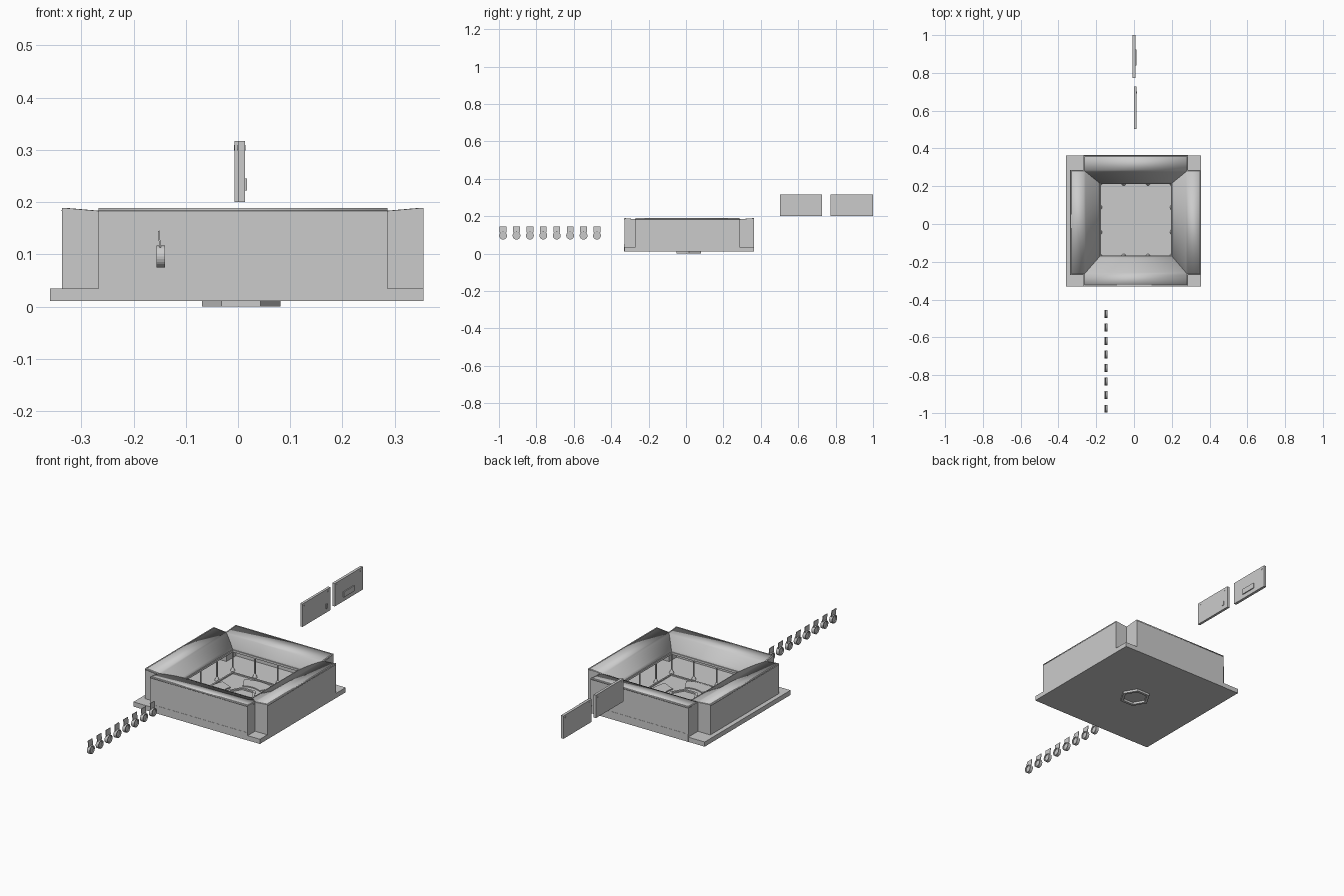
import bpy, bmesh, math
from mathutils import Matrix

if "Cube" in bpy.data.objects:
    bpy.data.objects.remove(bpy.data.objects["Cube"])


def make(name, verts, faces, thick=0, offset=-1):
    me = bpy.data.meshes.new(name)
    me.from_pydata(verts, [], faces)
    bm = bmesh.new()
    bm.from_mesh(me)
    bmesh.ops.recalc_face_normals(bm, faces=bm.faces)
    bm.to_mesh(me)
    bm.free()
    ob = bpy.data.objects.new(name, me)
    bpy.context.collection.objects.link(ob)
    if thick:
        m = ob.modifiers.new("thickness", "SOLIDIFY")
        m.thickness, m.offset = thick, offset
    return ob


def prism(name, pts, z0, z1):
    n = len(pts)
    v = [(x, y, z0) for x, y in pts] + [(x, y, z1) for x, y in pts]
    f = [list(range(n))[::-1], list(range(n, 2 * n))]
    f += [(i, (i + 1) % n, n + (i + 1) % n, n + i) for i in range(n)]
    return make(name, v, f)


def box(name, x0, x1, y0, y1, z0, z1):
    return prism(name, [(x0, y0), (x1, y0), (x1, y1), (x0, y1)], z0, z1)


def ring(name, outer, inner, z0, z1):
    n = len(outer)
    v = [(x, y, z) for z in (z0, z1) for loop in (outer, inner) for x, y in loop]
    f = []
    for i in range(n):
        j = (i + 1) % n
        f += [(i, j, n + j, n + i), (2*n + i, 3*n + i, 3*n + j, 2*n + j),
              (i, 2*n + i, 2*n + j, j), (n + i, n + j, 3*n + j, 3*n + i)]
    return make(name, v, f)


def ngon(r, n, cx=0.0, cy=0.0):
    return [(cx + r * math.cos(2 * math.pi * i / n), cy + r * math.sin(2 * math.pi * i / n)) for i in range(n)]


def rect(x0, x1, y0, y1):
    return [(x0, y0), (x1, y0), (x1, y1), (x0, y1)]


def rod(name, r1, r2, depth, loc, axis="Z", n=16):
    bm = bmesh.new()
    rot = Matrix.Rotation(math.pi / 2, 4, "Y") if axis == "X" else Matrix()
    bmesh.ops.create_cone(bm, cap_ends=True, segments=n, radius1=r1, radius2=r2, depth=depth,
                          matrix=Matrix.Translation(loc) @ rot)
    me = bpy.data.meshes.new(name)
    bm.to_mesh(me)
    bm.free()
    ob = bpy.data.objects.new(name, me)
    bpy.context.collection.objects.link(ob)
    return ob


# Key plan positions: outer wall, corner notch, inner opening
OX0, OX1, OY0, OY1 = -.337, .355, -.33, .363
NX0, NX1, NY0, NY1 = -.267, .286, -.27, .285
RX0, RX1, RY0, RY1 = -.18, .20, -.17, .215
FZ, TOP, NZ, RZ = .035, .189, .183, .143

# Base plate and hexagonal foot
box("base_plate", -.36, .355, OY0, OY1, .011, FZ)
ring("hexagon_foot", ngon(.075, 6, .006, .015), ngon(.06, 6, .006, .015), 0, .012)

# Outer wall with notched corners
plan = [(NX0, OY0, TOP), (NX1, OY0, TOP), (NX1, NY0, NZ), (OX1, NY0, TOP),
        (OX1, NY1, TOP), (NX1, NY1, NZ), (NX1, OY1, TOP), (NX0, OY1, TOP),
        (NX0, NY1, NZ), (OX0, NY1, TOP), (OX0, NY0, TOP), (NX0, NY0, NZ)]
n = len(plan)
make("outer_wall", [(x, y, .03) for x, y, z in plan] + plan,
     [(i, (i + 1) % n, n + (i + 1) % n, n + i) for i in range(n)], .008)
# Front and back panels reach the base underside
box("front_skirt", NX0, NX1, OY0 - .001, OY0 + .007, .011, .05)
box("back_skirt", NX0, NX1, OY1 - .007, OY1 + .001, .011, .05)


# Four curved roof sections sloping down to the opening
def roof(name, outer, notch, rim):
    rows = [[(*p, TOP) for p in outer]]
    steps = 8
    for k in range(steps + 1):
        t = k / steps
        z = NZ - (NZ - RZ) * (0.7 * t + 0.3 * t * t)
        rows.append([(a[0] + (b[0] - a[0]) * t, a[1] + (b[1] - a[1]) * t, z) for a, b in zip(notch, rim)])
    v = [p for r in rows for p in r]
    f = [(2*i, 2*i + 1, 2*i + 3, 2*i + 2) for i in range(len(rows) - 1)]
    ob = make(name, v, f)
    if ob.data.polygons[0].normal.z < 0:
        ob.data.flip_normals()
    m = ob.modifiers.new("thickness", "SOLIDIFY")
    m.thickness, m.offset = .006, -1
    for p in ob.data.polygons:
        p.use_smooth = True


A, B, C, D = rect(NX0, NX1, NY0, NY1)
a, b, c, d = rect(RX0, RX1, RY0, RY1)
roof("front_roof", [(NX0, OY0), (NX1, OY0)], [A, B], [a, b])
roof("right_roof", [(OX1, NY0), (OX1, NY1)], [B, C], [b, c])
roof("back_roof", [(NX1, OY1), (NX0, OY1)], [C, D], [c, d])
roof("left_roof", [(OX0, NY1), (OX0, NY0)], [D, A], [d, a])

# Trim around the opening and low border on the floor
ring("opening_trim", rect(RX0 - .004, RX1 + .004, RY0 - .004, RY1 + .004),
     rect(RX0 + .004, RX1 - .004, RY0 + .004, RY1 - .004), .132, .143)
ring("floor_border", rect(-.168, .192, -.153, .195), rect(-.16, .185, -.145, .187), FZ - .002, .041)

# Slim posts with cone bases holding up the trim
posts = []
for t in (0, .33, .67, 1):
    x, y = RX0 + (RX1 - RX0) * t, RY0 + (RY1 - RY0) * t
    posts += [(x, RY0), (x, RY1)]
    if 0 < t < 1:
        posts += [(RX0, y), (RX1, y)]
for i, (x, y) in enumerate(posts):
    rod(f"post_{i}", .004, .004, .1, (x, y, .085), n=8)
    rod(f"post_base_{i}", .012, .003, .022, (x, y, .045), n=12)

# Centre hexagon and four curved pads on the floor
cx, cy = .006, .015
ring("centre_hexagon", ngon(.075, 6, cx, cy), ngon(.062, 6, cx, cy), FZ - .002, .042)
for k, name in enumerate(("right", "back", "left", "front")):
    r0, r1 = (.095, .165) if k % 2 else (.092, .165)
    if k % 2 == 0:
        spread = math.radians(24)
    else:
        spread = math.radians(30)
    mid = k * math.pi / 2
    angs = [mid - spread + 2 * spread * i / 6 for i in range(7)]
    pts = [(cx + r1 * math.cos(q), cy + r1 * math.sin(q)) for q in angs]
    pts += [(cx + r0 * math.cos(q), cy + r0 * math.sin(q)) for q in reversed(angs)]
    prism(f"{name}_pad", pts, FZ - .002, .040)

# Two loose upright panels with screws and fittings
for name, x0, x1, y0, y1 in (("near_panel", .0, .013, .503, .728), ("far_panel", -.007, .007, .772, 1.0)):
    box(name, x0, x1, y0, y1, .2, .317)
    for i, y in enumerate((y0 + .018, y1 - .018)):
        rod(f"{name}_screw_{i}", .005, .005, x1 - x0 + .002, ((x0 + x1) / 2, y, .304), "X", 12)
box("near_panel_catch", .012, .017, .69, .702, .222, .245)
box("far_panel_handle", .006, .012, .84, .925, .222, .25)

# Row of eight wheels, each with a tilted tab
for i in range(8):
    y = -.978 + i * .0717
    tyre = ring(f"wheel_{i}", ngon(.021, 24), ngon(.016, 24), -.008, .008)
    tyre.rotation_euler = (0, math.pi / 2, 0)
    tyre.location = (-.148, y, .096)
    rod(f"wheel_disc_{i}", .0165, .0165, .006, (-.148, y, .096), "X", 24)
    tab = [(-.149, y - .018, .113), (-.149, y + .018, .113), (-.152, y + .018, .145), (-.152, y - .018, .145)]
    make(f"wheel_tab_{i}", tab, [(0, 1, 2, 3)], .003, 0)
